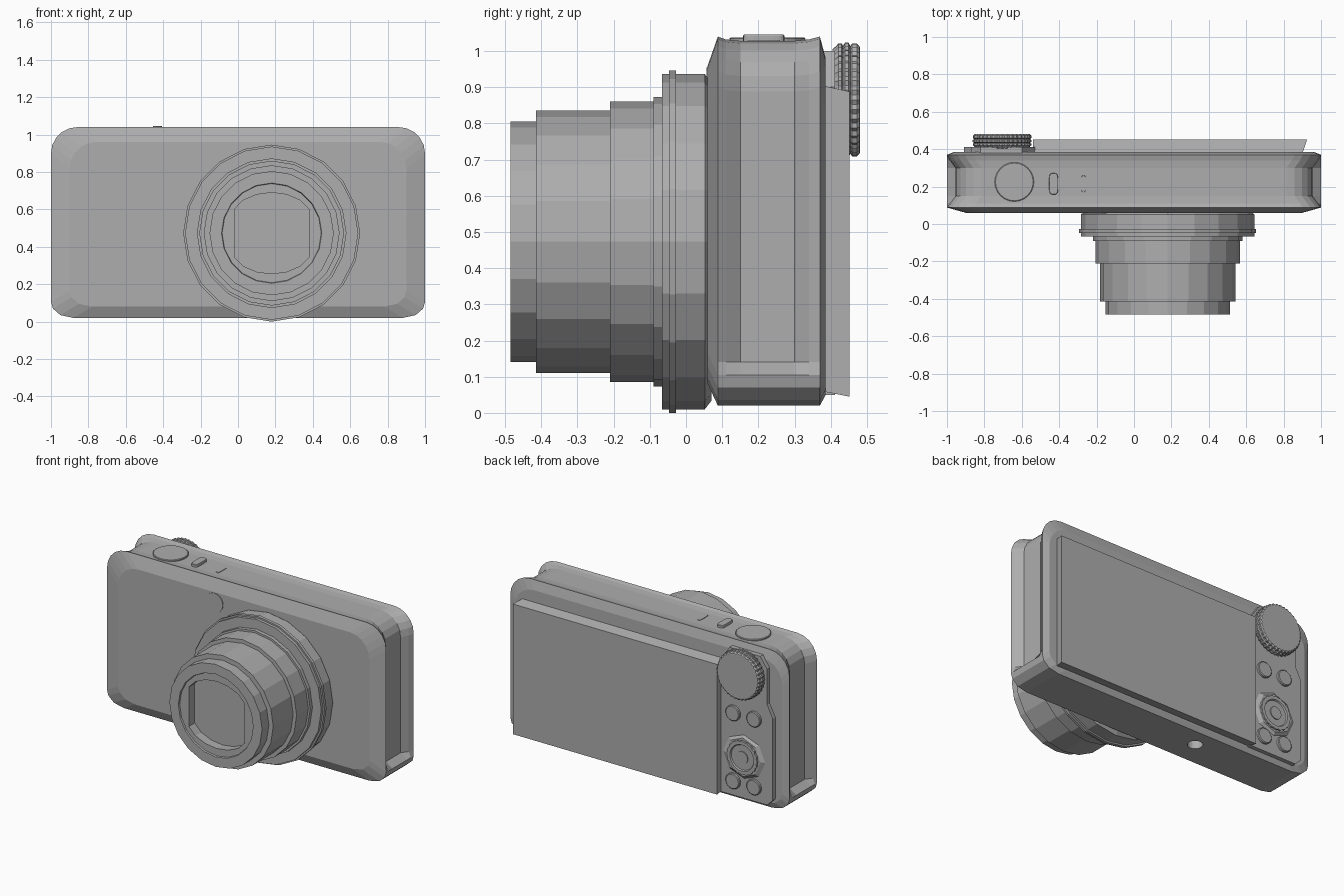
import bpy, bmesh, math

cube = bpy.data.objects.get("Cube")
if cube:
    bpy.data.objects.remove(cube, do_unlink=True)

grey = bpy.data.materials.new("mid grey")
grey.use_nodes = True
grey.diffuse_color = (0.42, 0.42, 0.42, 1)
grey.node_tree.nodes["Principled BSDF"].inputs["Base Color"].default_value = (0.42, 0.42, 0.42, 1)


def loft(name, rings):
    """Skin a list of equal-length point rings and cap both ends."""
    bm = bmesh.new()
    loops = [[bm.verts.new(p) for p in ring] for ring in rings]
    n = len(loops[0])
    for a, b in zip(loops, loops[1:]):
        for i in range(n):
            j = (i + 1) % n
            bm.faces.new((a[i], a[j], b[j], b[i]))
    bm.faces.new(loops[0])
    bm.faces.new(loops[-1])
    bmesh.ops.recalc_face_normals(bm, faces=bm.faces)
    mesh = bpy.data.meshes.new(name)
    bm.to_mesh(mesh)
    bm.free()
    mesh.materials.append(grey)
    obj = bpy.data.objects.new(name, mesh)
    bpy.context.collection.objects.link(obj)
    return obj


def oval(cx, cz, y, rx, rz=None, n=20, limit=9, tooth=0):
    """Ring facing along y, optionally clipped in x or with alternating teeth."""
    rz = rz or rx
    pts = []
    for i in range(n):
        t = math.tau * i / n
        k = 1 - tooth * (i % 2)
        dx = max(-limit, min(limit, rx * k * math.cos(t)))
        pts.append((cx + dx, y, cz + rz * k * math.sin(t)))
    return pts


def disc(name, cx, cz, profile, n=20):
    """Turned part along y from (y, radius) pairs."""
    return loft(name, [oval(cx, cz, y, r, n=n) for y, r in profile])


def disc_up(name, cx, cy, rx, ry, z0, z1, n=24, power=1):
    """Upright plate with an oval or squarish outline."""
    def ring(z, k):
        pts = []
        for i in range(n):
            c, s = math.cos(math.tau * i / n), math.sin(math.tau * i / n)
            pts.append((cx + rx * k * math.copysign(abs(c) ** power, c),
                        cy + ry * k * math.copysign(abs(s) ** power, s), z))
        return pts
    return loft(name, [ring(z0, 1), ring(z1 - 0.003, 1), ring(z1, 0.96)])


def body_ring(y, half, low, top, side=None, r=0.14):
    """Camera outline: cut lower corners, a side step and rounded upper corners."""
    side = side or half
    right = [(half - 0.12, low), (half - 0.05, low + 0.015), (half - 0.01, low + 0.05),
             (half, low + 0.085), (side, low + 0.12)]
    for i in range(6):
        t = math.pi / 2 * i / 5
        right.append((side - r + r * math.cos(t), top - r + r * math.sin(t)))
    return [(x, y, z) for x, z in right] + [(-x, y, z) for x, z in reversed(right)]


# Body shell with a shallow channel running round the sides and top
body = loft("body", [
    body_ring(0.06, 0.9, 0.08, 0.96),
    body_ring(0.088, 1, 0.02, 1.04),
    body_ring(0.11, 1, 0.02, 1.032, 0.985),
    body_ring(0.15, 1, 0.02, 1.028, 0.955),
    body_ring(0.30, 1, 0.02, 1.028, 0.955),
    body_ring(0.34, 1, 0.02, 1.032, 0.985),
    body_ring(0.37, 1, 0.02, 1.04),
    body_ring(0.386, 0.96, 0.05, 0.98),
])

# Tripod socket cut into the underside
cutter = disc_up("socket_cutter", -0.25, 0.25, 0.045, 0.045, -0.1, 0.09)
cutter.hide_render = True
cut = body.modifiers.new("socket", "BOOLEAN")
cut.object = cutter
cut.operation = "DIFFERENCE"
bpy.context.view_layer.objects.active = body
bpy.ops.object.modifier_apply(modifier=cut.name)
bpy.data.objects.remove(cutter, do_unlink=True)

# Telescoping lens
LX, LZ = 0.18, 0.473
disc("lens_flange", LX, LZ, [(0.07, 0.44), (0.052, 0.463), (-0.027, 0.463), (-0.027, 0.473),
                             (-0.047, 0.473), (-0.047, 0.463), (-0.066, 0.463)])
disc("lens_collar", LX, LZ, [(-0.06, 0.4), (-0.09, 0.4)])
disc("lens_outer_barrel", LX, LZ, [(-0.06, 0.387), (-0.21, 0.387)])
disc("lens_middle_barrel", LX, LZ, [(-0.2, 0.363), (-0.415, 0.363)])
loft("lens_front_barrel", [
    oval(LX, LZ, -0.40, 0.332),
    oval(LX, LZ, -0.485, 0.332),
    oval(LX, LZ, -0.485, 0.268),
    oval(LX, LZ, -0.475, 0.265),
    oval(LX, LZ, -0.475, 0.26, 0.217, limit=0.2),
    oval(LX, LZ, -0.415, 0.26, 0.217, limit=0.2),
])

# Front lamp
disc("front_lamp", -0.21, 0.893, [(0.07, 0.062), (0.056, 0.062)])

# Rear screen, flaring slightly towards the back
def rect(y, x0, x1, z0, z1):
    return [(x0, y, z0), (x1, y, z0), (x1, y, z1), (x0, y, z1)]

loft("rear_screen", [rect(0.375, -0.54, 0.9, 0.06, 0.905),
                     rect(0.452, -0.54, 0.925, 0.045, 0.888)])

# Rear control panel
outline = [(-0.53, 0.05), (-0.87, 0.05), (-0.91, 0.09), (-0.91, 0.62), (-0.87, 0.7),
           (-0.87, 0.93), (-0.82, 1.0), (-0.6, 1.0), (-0.53, 0.9)]
loft("control_panel", [[(x, y, z) for x, z in outline] for y in (0.37, 0.412)])

# Four rear buttons
for x in (-0.63, -0.78):
    for z in (0.585, 0.145):
        disc("rear_button", x, z, [(0.40, 0.05), (0.424, 0.05), (0.428, 0.045)])

# Navigation wheel on a raised pad
loft("wheel_pad", [oval(-0.705, 0.32, 0.405, 0.165, 0.15, n=8),
                   oval(-0.705, 0.32, 0.425, 0.125, 0.125, n=8)])
loft("navigation_wheel", [
    oval(-0.705, 0.32, 0.415, 0.11, n=40, tooth=0.05),
    oval(-0.705, 0.32, 0.436, 0.11, n=40, tooth=0.05),
    oval(-0.705, 0.32, 0.436, 0.085, n=40),
    oval(-0.705, 0.32, 0.428, 0.08, n=40),
])
disc("wheel_centre", -0.705, 0.32, [(0.42, 0.04), (0.434, 0.04)])

# Knurled mode dial
knurl = [(0.405, 0.14), (0.416, 0.15), (0.421, 0.156), (0.43, 0.156), (0.434, 0.149), (0.439, 0.158),
         (0.449, 0.158), (0.454, 0.149), (0.459, 0.156), (0.472, 0.156), (0.48, 0.148)]
loft("mode_dial", [oval(-0.705, 0.865, y, r, n=72, tooth=0.04) for y, r in knurl]
     + [oval(-0.705, 0.865, 0.481, 0.138, n=72)])

# Top controls
disc_up("shutter_button", -0.64, 0.225, 0.105, 0.105, 1.02, 1.038)
disc_up("power_switch", -0.43, 0.215, 0.024, 0.057, 1.02, 1.045, power=0.5)
disc_up("power_mark", -0.27, 0.215, 0.012, 0.045, 1.024, 1.031, power=0.5)
